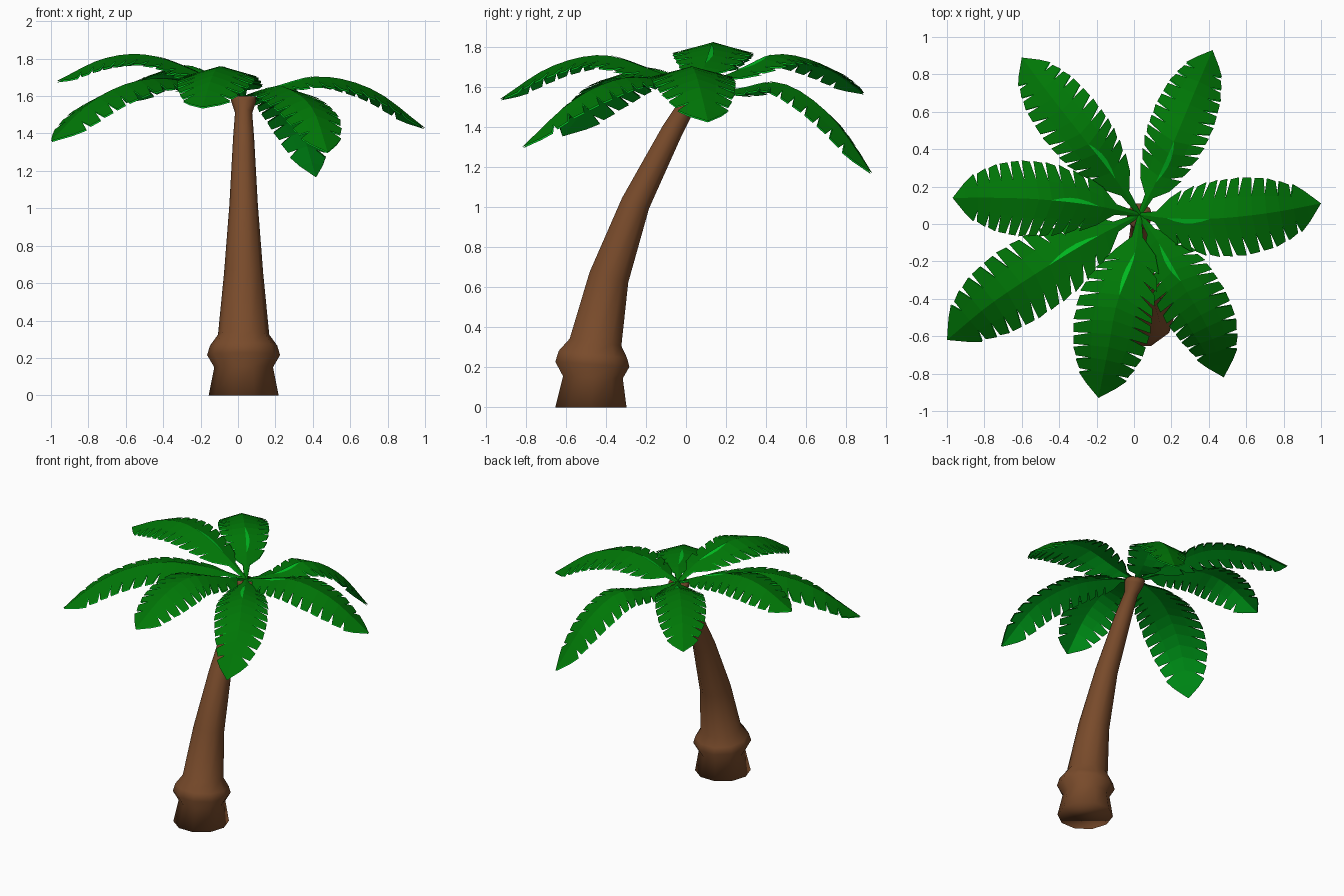
import bpy, bmesh, math
from mathutils import Vector

if "Cube" in bpy.data.objects:
    bpy.data.objects.remove(bpy.data.objects["Cube"])


def material(name, rgb):
    m = bpy.data.materials.new(name)
    m.diffuse_color = (*rgb, 1)
    m.use_nodes = True
    m.node_tree.nodes["Principled BSDF"].inputs["Base Color"].default_value = m.diffuse_color
    return m


BARK = material("bark brown", (0.19, 0.07, 0.024))
LEAF = material("leaf green", (0.0, 0.185, 0.002))
BRIGHT = material("bright underside green", (0.0, 0.48, 0.014))


def finish(name, bm, mats):
    mesh = bpy.data.meshes.new(name)
    bm.to_mesh(mesh)
    bm.free()
    for m in mats:
        mesh.materials.append(m)
    obj = bpy.data.objects.new(name, mesh)
    bpy.context.collection.objects.link(obj)
    return obj


# Trunk: rings of (y, z, radius, tilt in degrees), flared foot and leaning stem
RINGS = [(-0.475, 0.0, 0.187, 0), (-0.465, 0.15, 0.157, 2), (-0.468, 0.215, 0.195, 4),
         (-0.465, 0.265, 0.18, 6), (-0.452, 0.325, 0.137, 8), (-0.385, 0.65, 0.105, 15),
         (-0.252, 1.02, 0.076, 22), (-0.07, 1.38, 0.056, 26), (0.005, 1.51, 0.046, 26),
         (0.035, 1.57, 0.066, 15), (0.045, 1.595, 0.068, 5)]
SIDES = 10
bm = bmesh.new()
rings = []
for y, z, r, tilt in RINGS:
    a = math.radians(tilt)
    ring = []
    for i in range(SIDES):
        u = 2 * math.pi * i / SIDES
        c, s = r * math.cos(u), r * math.sin(u)
        ring.append(bm.verts.new((0.03 + c, y + s * math.cos(a), z - s * math.sin(a))))
    rings.append(ring)
for lo, hi in zip(rings, rings[1:]):
    for i in range(SIDES):
        j = (i + 1) % SIDES
        bm.faces.new((lo[i], lo[j], hi[j], hi[i]))
bm.faces.new(rings[0][::-1])
bm.faces.new(rings[-1])
for f in bm.faces:
    f.smooth = True
finish("trunk", bm, [BARK])


def spline(pts, t):
    """Catmull-Rom curve through evenly spaced points."""
    p = [pts[0] * 2 - pts[1]] + pts + [pts[-1] * 2 - pts[-2]]
    n = len(pts) - 1
    i = min(max(int(t * n), 0), n - 1)
    f = t * n - i
    a, b, c, d = p[i:i + 4]
    return 0.5 * (2 * b + (c - a) * f + (2 * a - 5 * b + 4 * c - d) * f * f
                  + (3 * b - a - 3 * c + d) * f ** 3)


PROFILE = [(0, 0.01), (0.12, 0.03), (0.19, 0.115), (0.28, 0.165), (0.42, 0.205),
           (0.6, 0.21), (0.75, 0.185), (0.88, 0.125), (1.0, 0.03)]


def half_width(t):
    for (a, wa), (b, wb) in zip(PROFILE, PROFILE[1:]):
        if t <= b:
            return wa + (wb - wa) * (t - a) / (b - a)
    return PROFILE[-1][1]


def frond(name, points, scale):
    pts = [Vector((0.03, 0.05, 1.6))] + [Vector(p) for p in points]
    bm = bmesh.new()

    def at(t, side, lift):
        # point beside the midrib: swept toward the tip and drooping at the edge
        p = spline(pts, t)
        d = (spline(pts, min(t + 0.02, 1)) - spline(pts, t - 0.02 if t > 0.02 else 0)).normalized()
        lat = d.cross(Vector((0, 0, 1))).normalized()
        up = lat.cross(d)
        w = abs(side)
        sweep = min(0.2 * w, max(0, 1 - t) * 0.6)
        return p + lat * side + d * sweep + up * (lift - 0.28 * w)

    def face(corners, mat, flip):
        f = bm.faces.new([bm.verts.new(c) for c in (corners[::-1] if flip else corners)])
        f.material_index = mat

    count, start, k = 13, 0.12, 0.5
    for lift, mat in ((0, 0), (-0.008, 1)):
        for sg in (-1, 1):
            flip = (sg > 0) == (mat == 0)
            # tapered stalk
            face([at(0, 0, lift), at(start, 0, lift), at(start, sg * half_width(start) * scale, lift),
                  at(0, sg * 0.01, lift)], mat, flip)
            for i in range(count):
                a = start + (1 - start) * i / count
                b = start + (1 - start) * (i + 1) / count
                wa, wb = half_width(a) * scale * sg, half_width(b) * scale * sg
                # pointed tip, otherwise a solid band along the midrib
                if i == count - 1:
                    face([at(a, 0, lift), at(1, 0, lift), at(a, wa, lift)], mat, flip)
                    continue
                face([at(a, 0, lift), at(b, 0, lift), at(b, wb * k, lift),
                      at(a, wa * k, lift)], mat, flip)
                # separate leaflet end, leaving a notch to the next one
                g = (b - a) * (0.32 if i > 1 else 0.0)
                face([at(a, wa * k, lift), at(b, wb * k, lift), at(b, wb, lift),
                      at(a + g, wa * 0.98, lift)], mat, flip)
    # bright underside showing through beside the midrib
    n = 5
    for i in range(n):
        a, b = 0.22 + 0.24 * i / n, 0.22 + 0.24 * (i + 1) / n
        wa, wb = (0.024 * math.sin(math.pi * j / n) + 0.001 for j in (i, i + 1))
        face([at(a, 0, 0.003), at(b, 0, 0.003), at(b, wb, 0.003), at(a, wa, 0.003)], 1, True)
    bmesh.ops.remove_doubles(bm, verts=bm.verts, dist=0.0005)
    return finish(name, bm, [LEAF, BRIGHT])


# Seven fronds: midrib points after the shared root, and a width scale
FRONDS = {
    "right_frond": ([(.2, .03, 1.65), (.45, .03, 1.705), (.73, .06, 1.63), (1, .11, 1.43)], 1.0),
    "back_right_frond": ([(.13, .25, 1.59), (.23, .48, 1.62), (.33, .72, 1.46), (.42, .93, 1.17)], .8),
    "front_right_frond": ([(.15, -.13, 1.64), (.27, -.34, 1.64), (.4, -.57, 1.53), (.48, -.82, 1.30)], .86),
    "front_frond": ([(0, -.18, 1.69), (-.09, -.42, 1.76), (-.14, -.68, 1.70), (-.19, -.93, 1.54)], 1.0),
    "front_left_frond": ([(-.22, -.08, 1.67), (-.5, -.25, 1.69), (-.77, -.43, 1.58), (-1, -.62, 1.36)], 1.0),
    "left_frond": ([(-.22, .1, 1.73), (-.48, .13, 1.82), (-.72, .14, 1.80), (-.97, .14, 1.68)], .97),
    "back_left_frond": ([(-.12, .27, 1.69), (-.27, .46, 1.765), (-.45, .69, 1.71), (-.6, .89, 1.57)], .82),
}
for name, (points, scale) in FRONDS.items():
    frond(name, points, scale)
